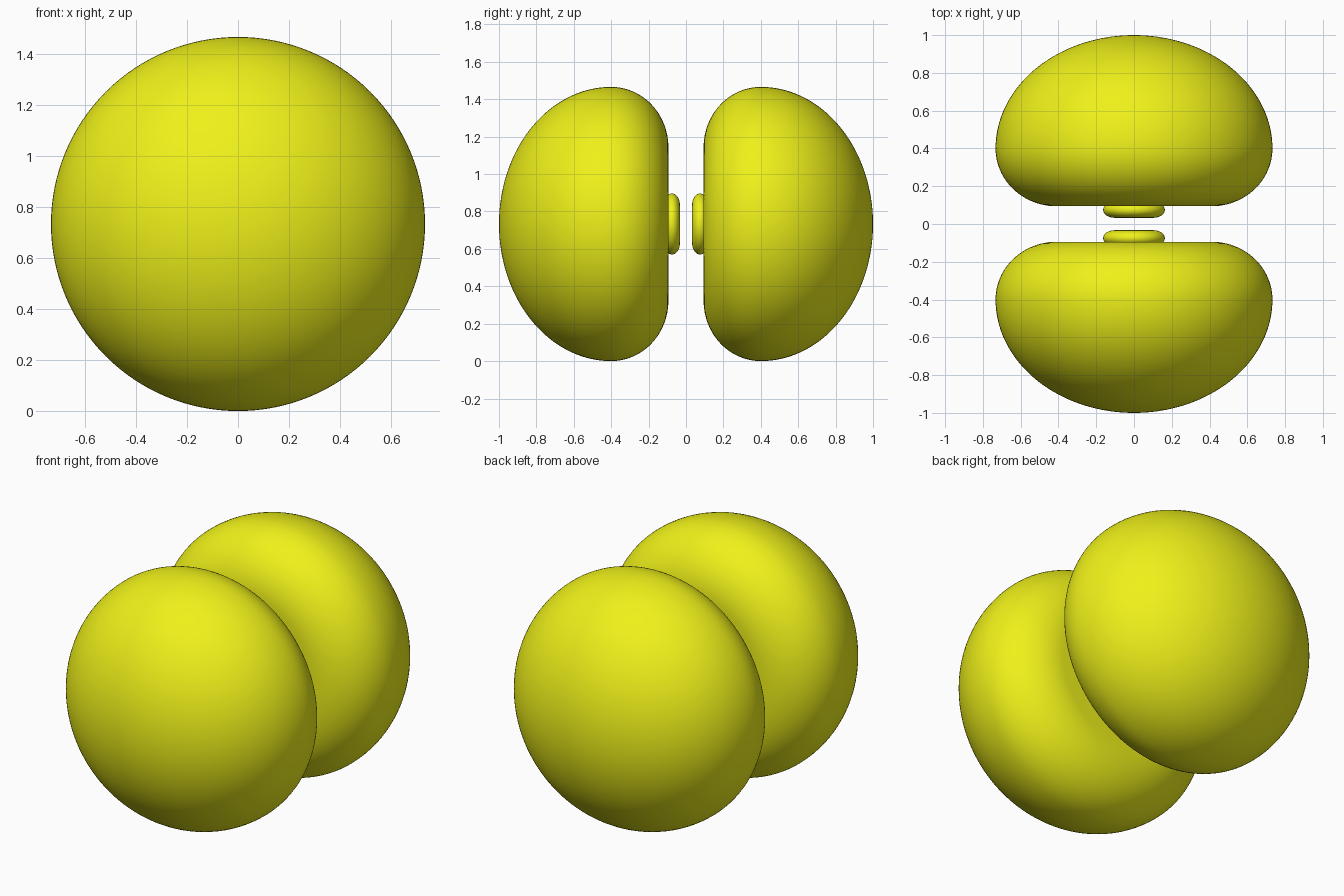
import bpy, bmesh
from math import sin, cos, pi, radians

if "Cube" in bpy.data.objects:
    bpy.data.objects.remove(bpy.data.objects["Cube"])

R, CZ = 0.733, 0.733      # shell radius and centre height
Y_MAX, Y_WIDE, Y_IN = 1.0, 0.40, 0.094
FLAT = 0.41               # radius of the flat inner face
SEGS = 128

mat = bpy.data.materials.new("yellow_plastic")
mat.diffuse_color = (0.86, 0.88, 0.01, 1)
mat.use_nodes = True
mat.node_tree.nodes["Principled BSDF"].inputs["Base Color"].default_value = mat.diffuse_color


def arc(r0, y0, ar, ay, a0, a1, n):
    """Elliptical arc as (radius, y) points."""
    return [(r0 + ar * cos(a0 + (a1 - a0) * i / n),
             y0 + ay * sin(a0 + (a1 - a0) * i / n)) for i in range(n + 1)]


def lathe(name, profile, side):
    """Revolve a (radius, y) profile about the y axis; ends lie on the axis."""
    bm = bmesh.new()
    rings = []
    for r, y in profile:
        if r < 1e-5:
            rings.append([bm.verts.new((0, side * y, CZ))])
        else:
            rings.append([bm.verts.new((r * cos(2 * pi * k / SEGS), side * y,
                                        CZ + r * sin(2 * pi * k / SEGS)))
                          for k in range(SEGS)])
    for a, b in zip(rings, rings[1:]):
        for k in range(SEGS):
            j = (k + 1) % SEGS
            loop = [a[k % len(a)], a[j % len(a)], b[j % len(b)], b[k % len(b)]]
            bm.faces.new(list(dict.fromkeys(loop)))
    bmesh.ops.recalc_face_normals(bm, faces=bm.faces)
    me = bpy.data.meshes.new(name)
    bm.to_mesh(me)
    bm.free()
    me.materials.append(mat)
    ob = bpy.data.objects.new(name, me)
    bpy.context.collection.objects.link(ob)
    bpy.ops.object.select_all(action='DESELECT')
    ob.select_set(True)
    bpy.context.view_layer.objects.active = ob
    bpy.ops.object.shade_smooth_by_angle(angle=radians(40))


# Shell: half-ellipsoid dome, rounded rim, flat inner face
dome = arc(0, Y_WIDE, R, Y_MAX - Y_WIDE, pi / 2, 0, 40)
rim = arc(FLAT, Y_WIDE, R - FLAT, Y_WIDE - Y_IN, 0, -pi / 2, 24)
shell = dome + rim[1:] + [(0, Y_IN)]

# Hub: small rounded button on the inner face
hub = ([(0, 0.11), (0.15, 0.11)]
       + arc(0.105, 0.075, 0.058, 0.042, pi / 5, -pi / 2, 16)
       + [(0, 0.033)])

for label, side in (("front", -1), ("back", 1)):
    lathe(label + "_shell", shell, side)
    lathe(label + "_hub", hub, side)
